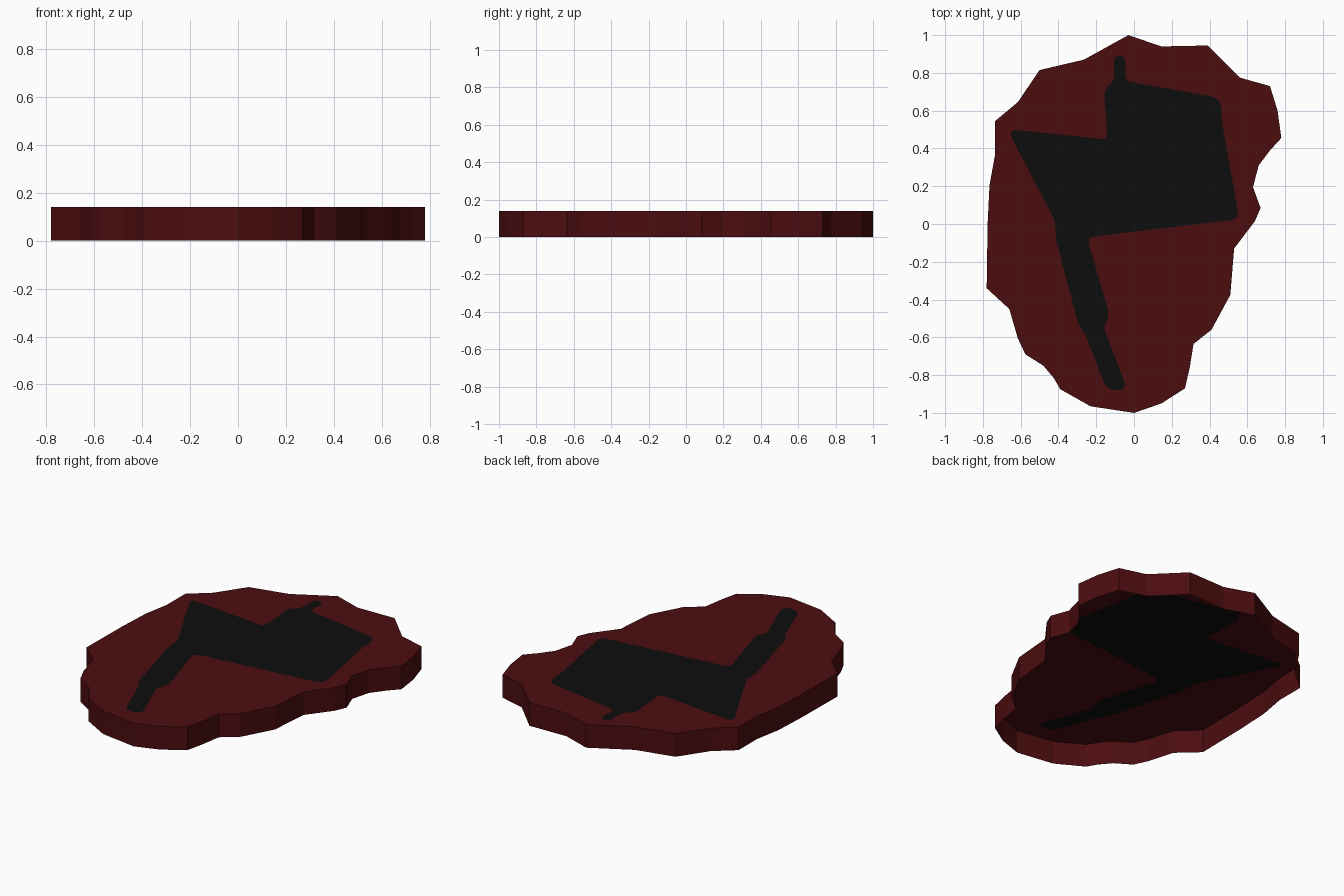
import bpy
import bmesh
from mathutils import Vector

HEIGHT = 0.14

cube = bpy.data.objects.get("Cube")
if cube:
    bpy.data.objects.remove(cube, do_unlink=True)


def make_material(name, colour):
    mat = bpy.data.materials.new(name)
    mat.use_nodes = True
    mat.diffuse_color = colour
    shader = next(n for n in mat.node_tree.nodes if n.type == 'BSDF_PRINCIPLED')
    shader.inputs["Base Color"].default_value = colour
    shader.inputs["Roughness"].default_value = 0.8
    return mat


def rounded_outline(corners, steps=4):
    """Replace each (x, y, cut) corner with a short smooth bend."""
    points = []
    for i, (x, y, cut) in enumerate(corners):
        corner = Vector((x, y))
        before = Vector(corners[i - 1][:2]) - corner
        after = Vector(corners[(i + 1) % len(corners)][:2]) - corner
        start = corner + before.normalized() * min(cut, before.length * 0.48)
        end = corner + after.normalized() * min(cut, after.length * 0.48)
        for s in range(steps + 1):
            t = s / steps
            points.append(start * (1 - t) ** 2 + corner * 2 * t * (1 - t) + end * t * t)
    return points


def add_loop(bm, outline, z):
    """Closed loop of vertices and edges at one height."""
    verts = [bm.verts.new((p[0], p[1], z)) for p in outline]
    edges = [bm.edges.new((verts[i - 1], verts[i])) for i in range(len(verts))]
    return verts, edges


def finish(bm, name, material):
    mesh = bpy.data.meshes.new(name)
    bm.to_mesh(mesh)
    bm.free()
    mesh.materials.append(material)
    obj = bpy.data.objects.new(name, mesh)
    bpy.context.collection.objects.link(obj)
    return obj


dark_red = make_material("dark red", (0.072, 0.004, 0.005, 1))
black = make_material("black", (0.0042, 0.0042, 0.0042, 1))

# Ragged rim, clockwise from the back
rim = [
    (-.03, 1), (.145, .94), (.39, .945), (.56, .775), (.72, .73), (.76, .6),
    (.78, .455), (.72, .39), (.66, .31), (.63, .195), (.67, .085), (.64, .015),
    (.53, -.13), (.51, -.375), (.41, -.56), (.315, -.635), (.295, -.76),
    (.27, -.87), (.145, -.95), (0, -1), (-.23, -.965), (-.39, -.875),
    (-.425, -.815), (-.48, -.75), (-.575, -.69), (-.615, -.605), (-.66, -.45),
    (-.78, -.34), (-.775, 0), (-.765, .205), (-.735, .37), (-.735, .545),
    (-.615, .645), (-.5, .815), (-.265, .87),
]

# Dark shape in the middle: x, y and corner rounding, clockwise from the spike
inlay = rounded_outline([
    (-.105, .89, .03), (-.045, .89, .03), (-.045, .757, .03), (.46, .667, .06),
    (.467, .53, .03), (.558, .025, .05), (-.25, -.07, .045), (-.13, -.48, .04),
    (-.16, -.55, .02), (-.033, -.88, .06), (-.145, -.88, .05),
    (-.25, -.6, .03), (-.295, -.53, .03), (-.41, -.095, .02),
    (-.42, .02, .02), (-.672, .503, .06), (-.14, .447, .03),
    (-.16, .71, .04), (-.105, .76, .03),
])

# Slab: top sheet with a hole for the inlay, plus side walls, open underneath
bm = bmesh.new()
top, rim_edges = add_loop(bm, rim, HEIGHT)
_, hole_edges = add_loop(bm, inlay, HEIGHT)
bmesh.ops.triangle_fill(bm, use_beauty=True, use_dissolve=False,
                        edges=rim_edges + hole_edges, normal=(0, 0, 1))
for face in bm.faces:
    face.normal_update()
    if face.normal.z < 0:
        face.normal_flip()
base = [bm.verts.new((v.co.x, v.co.y, 0)) for v in top]
for i in range(len(top)):
    bm.faces.new((top[i - 1], top[i], base[i], base[i - 1]))
finish(bm, "slab", dark_red)

# Inlay: flat dark sheet filling the hole
bm = bmesh.new()
verts, _ = add_loop(bm, inlay, HEIGHT)
bm.faces.new(verts[::-1])
finish(bm, "inlay", black)
